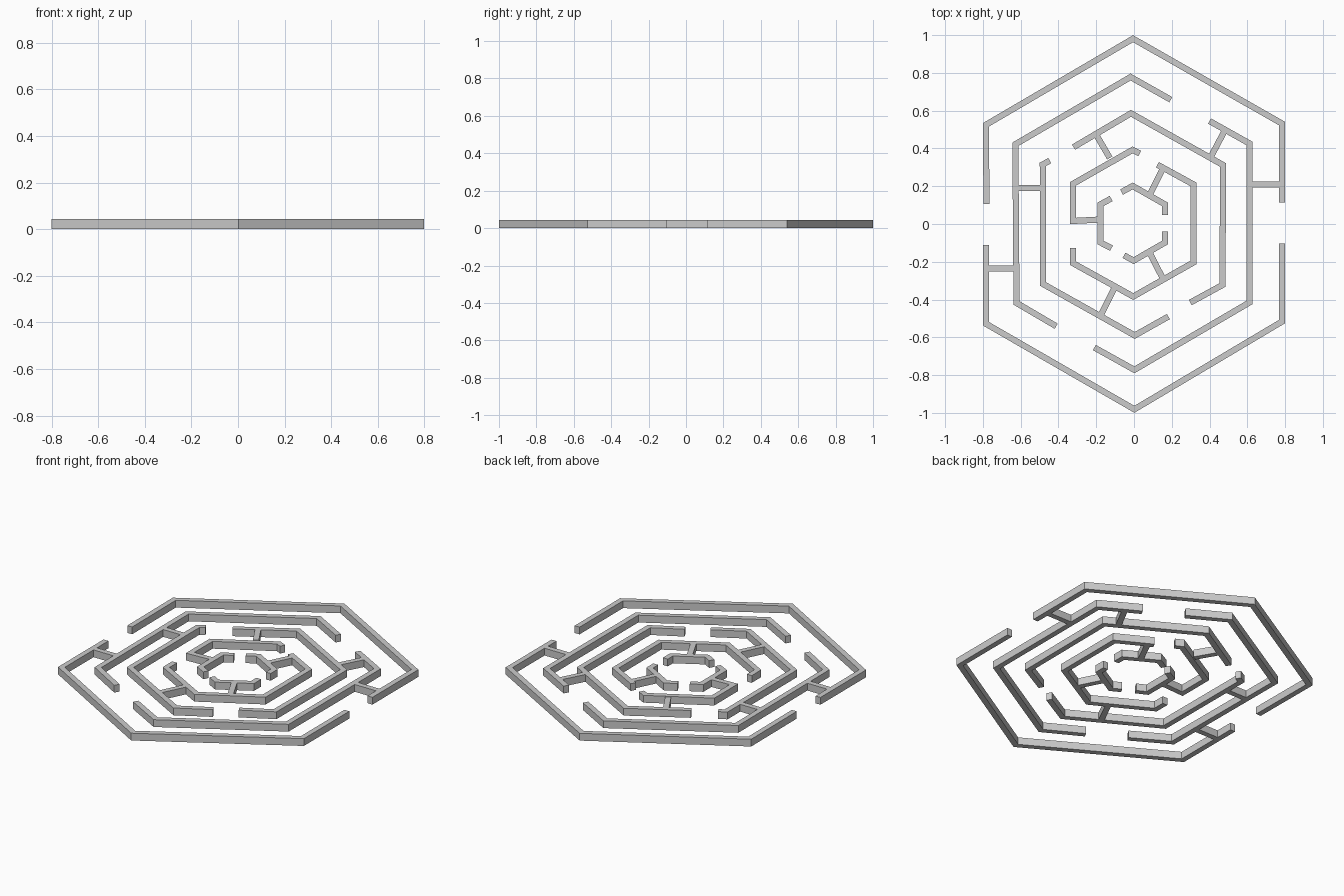
import bpy, bmesh
from mathutils import Vector

if "Cube" in bpy.data.objects:
    bpy.data.objects.remove(bpy.data.objects["Cube"])

WALL = 0.032     # wall thickness
HEIGHT = 0.043   # wall height


def mitred_sides(path):
    """Left and right outlines of a path, with mitred corners."""
    pts = [Vector(p) for p in path]
    dirs = [(b - a).normalized() for a, b in zip(pts, pts[1:])]
    norms = [Vector((-d.y, d.x)) for d in dirs]
    left, right = [], []
    for i, p in enumerate(pts):
        n0, n1 = norms[max(i - 1, 0)], norms[min(i, len(norms) - 1)]
        m = (n0 + n1).normalized()
        off = m * (WALL / 2 / m.dot(n0))
        left.append(p + off)
        right.append(p - off)
    return left, right


def walls(name, *paths):
    """One object holding a solid wall along every path."""
    bm = bmesh.new()
    for path in paths:
        left, right = mitred_sides(path)
        rows = [[[bm.verts.new((p.x, p.y, z)) for z in (0, HEIGHT)]
                 for p in side] for side in (left, right)]
        L, R = rows
        for i in range(len(path) - 1):
            j = i + 1
            bm.faces.new((L[i][1], R[i][1], R[j][1], L[j][1]))
            bm.faces.new((L[i][0], L[j][0], R[j][0], R[i][0]))
            bm.faces.new((L[i][0], L[i][1], L[j][1], L[j][0]))
            bm.faces.new((R[i][0], R[j][0], R[j][1], R[i][1]))
        for i in (0, -1):
            bm.faces.new((L[i][0], R[i][0], R[i][1], L[i][1]))
    bmesh.ops.recalc_face_normals(bm, faces=bm.faces)
    mesh = bpy.data.meshes.new(name)
    bm.to_mesh(mesh)
    bm.free()
    obj = bpy.data.objects.new(name, mesh)
    bpy.context.collection.objects.link(obj)


def link(name, a, b):
    """Short wall between two ring centre lines, stopping at their faces."""
    a, b = Vector(a), Vector(b)
    d = (b - a).normalized() * (WALL / 2 - 0.001)
    walls(name, [a + d, b - d])


# Hexagonal rings, from the outside in
walls("outer_ring",
      [(-.781, .105), (-.784, .525), (-.005, .981), (.783, .532), (.783, .113)],
      [(-.784, -.112), (-.784, -.528), (.002, -.981), (.783, -.517), (.783, -.102)])
walls("second_ring",
      [(.195, .658), (-.018, .778), (-.628, .422), (-.622, -.418), (-.412, -.541)],
      [(-.21, -.654), (.002, -.772), (.612, -.415), (.612, .426), (.4, .545)])
walls("third_ring",
      [(-.32, .407), (-.016, .586), (.472, .312), (.468, -.323), (.298, -.416)],
      [(-.446, .336), (-.483, .315), (-.481, -.318), (.004, -.59), (.182, -.49)])
walls("fourth_ring",
      [(.03, .373), (-.008, .392), (-.324, .212), (-.324, .016), (-.191, .023)],
      [(-.324, -.128), (-.324, -.207), (-.004, -.384), (.314, -.204), (.314, .21),
       (.124, .314)])
walls("inner_ring",
      [(-.066, .169), (-.007, .201), (.164, .104), (.164, .048)],
      [(-.121, .135), (-.177, .104), (-.177, -.098), (-.119, -.128)],
      [(-.053, -.166), (-.002, -.194), (.164, -.098), (.164, -.041)])

# Short walls joining neighbouring rings
link("link_outer_left", (-.784, -.235), (-.624, -.235))
link("link_outer_right", (.612, .208), (.783, .208))
link("link_second_left", (-.626, .19), (-.483, .19))
link("link_second_right", (.482, .498), (.404, .35))
link("link_third_top", (-.202, .476), (-.121, .337))
link("link_third_bottom", (-.1, -.331), (-.178, -.488))
link("link_fourth_top", (.154, .297), (.082, .151))
link("link_fourth_bottom", (.08, -.147), (.156, -.295))
